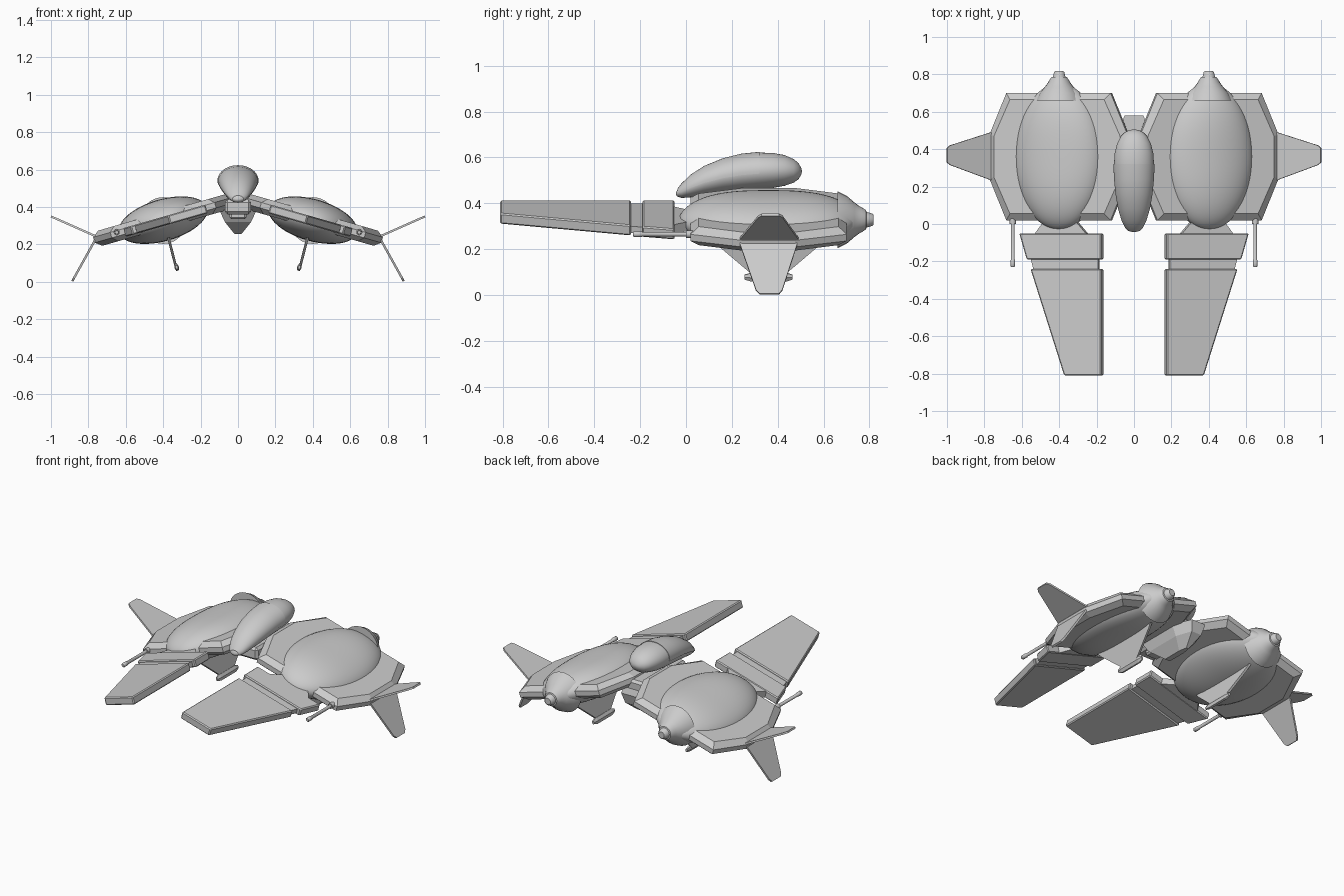
import bpy, bmesh, math
from mathutils import Matrix, Vector

if "Cube" in bpy.data.objects:
    bpy.data.objects.remove(bpy.data.objects["Cube"])

TILT = math.radians(16)
# tilted frame of the right-hand hull: local x runs outward and down, y is world y
HULL = Matrix.Translation((0.4, 0, 0.33)) @ Matrix.Rotation(TILT, 4, 'Y')
I = Matrix.Identity(4)


def loft(name, rings, M=I, mirror=True, smooth=0, bevel=0):
    """Skin a list of equal-length point rings, cap both ends, mirror across x."""
    bm = bmesh.new()
    vs = [[bm.verts.new(M @ Vector(p)) for p in r] for r in rings]
    n = len(rings[0])
    for a, b in zip(vs, vs[1:]):
        for i in range(n):
            j = (i + 1) % n
            bm.faces.new((a[i], a[j], b[j], b[i]))
    bm.faces.new(vs[0])
    bm.faces.new(vs[-1])
    bmesh.ops.recalc_face_normals(bm, faces=bm.faces)
    me = bpy.data.meshes.new(name)
    bm.to_mesh(me)
    bm.free()
    if smooth:
        for p in me.polygons:
            p.use_smooth = True
        me.set_sharp_from_angle(angle=math.radians(smooth))
    ob = bpy.data.objects.new(name, me)
    bpy.context.collection.objects.link(ob)
    if bevel:
        b = ob.modifiers.new("Bevel", 'BEVEL')
        b.width, b.segments = bevel, 1
    if mirror:
        m = ob.modifiers.new("Mirror", 'MIRROR')
        m.use_mirror_merge = False
    return ob


def plate(name, outline, w0, w1, M=I, **kw):
    return loft(name, [[(x, y, w) for x, y in outline] for w in (w0, w1)], M, **kw)


def ellipse(y, rx, rz, zc=0, xc=0, n=40):
    return [(xc + rx * math.cos(2 * math.pi * i / n), y,
             zc + rz * math.sin(2 * math.pi * i / n)) for i in range(n)]


def lathe(name, profile, x, z, n=24, **kw):
    return loft(name, [ellipse(y, r, r, z, x, n) for y, r in profile], **kw)


def box(name, x, y, z, M=I, **kw):
    return plate(name, [(x[0], y[0]), (x[1], y[0]), (x[1], y[1]), (x[0], y[1])], *z, M, **kw)


def blade(name, root, tip, outline, t):
    """Thin fin; outline is (fraction of span, y), root and tip are (x, z)."""
    d = Vector((tip[0] - root[0], 0, tip[1] - root[1]))
    span = d.length
    d.normalize()
    y = Vector((0, 1, 0))
    M = Matrix((d, y, d.cross(y))).transposed().to_4x4()
    M.translation = (root[0], 0, root[1])
    return plate(name, [(s * span, v) for s, v in outline], -t / 2, t / 2, M)


# octagonal armour hulls with chamfered rims
def octagon(inset, w):
    a, b, c, d = 0.385 - inset, 0.29 - inset * 0.8, 0.34 - inset, 0.115 - inset * 0.1
    q = [(a, -d), (a, d), (b, c), (-b, c), (-a, d), (-a, -d), (-b, -c), (b, -c)]
    return [(x, 0.36 + y, w) for x, y in q]


loft("hull_plate", [octagon(0.035, -0.042), octagon(0, -0.015), octagon(0, 0.015),
                    octagon(0.035, 0.042)], HULL)

# rounded engine bodies swelling above and below the hulls
rings = []
for i in range(1, 32):
    t = -math.cos(math.pi * i / 32)
    rings.append(ellipse(0.36 + 0.39 * t, 0.245 * math.sqrt(1 - t * t),
                         0.112 * (1 - abs(t) ** 3.2) ** 0.6, n=48))
loft("engine_body", rings, HULL, smooth=40)

# stepped tail nozzles
lathe("engine_nozzle", [(0.66, 0.125), (0.70, 0.105), (0.735, 0.075), (0.755, 0.06),
                        (0.765, 0.055), (0.785, 0.042), (0.787, 0.034), (0.812, 0.027),
                        (0.818, 0.02)], 0.4, 0.328, smooth=35)

# forward prongs: root block, narrow groove neck, long tapered blade
def prong_pt(x, y):
    return ((x - 0.4) / math.cos(TILT), y)


def prong(name, pts, w0, w1, **kw):
    plate(name, [prong_pt(*p) for p in pts], w0, w1, HULL, **kw)


prong("prong_root", [(0.17, -0.05), (0.61, -0.05), (0.57, -0.19), (0.17, -0.19)],
      -0.03, 0.018, bevel=0.006)
prong("prong_neck", [(0.19, -0.185), (0.55, -0.185), (0.535, -0.245), (0.19, -0.245)],
      -0.022, 0.009)
prong("prong_blade", [(0.17, -0.24), (0.55, -0.24), (0.37, -0.81), (0.17, -0.81)],
      -0.03, 0.018, bevel=0.006)
prong("prong_mount", [(0.25, -0.055), (0.53, -0.055), (0.46, 0.04), (0.33, 0.04)],
      -0.028, 0.014)

# paired side fins, one rising and one falling
blade("upper_fin", (0.74, 0.235), (1.0, 0.350),
      [(0, 0.235), (0.1, 0.235), (0.93, 0.315), (1, 0.33), (1, 0.405), (0.94, 0.42),
       (0.1, 0.49), (0, 0.49)], 0.011)
blade("lower_fin", (0.752, 0.245), (0.886, 0.004),
      [(0, 0.235), (0.1, 0.235), (0.93, 0.305), (1, 0.322), (1, 0.405), (0.93, 0.42),
       (0.1, 0.485), (0, 0.485)], 0.012)

# belly fins with tip pods
blade("belly_fin", (0.378, 0.26), (0.333, 0.085),
      [(0, 0.10), (0.3, 0.15), (1, 0.295), (1, 0.425), (0.3, 0.57), (0, 0.62)], 0.014)
pod = [(0.255, 0.007), (0.285, 0.013), (0.435, 0.013), (0.465, 0.007)]
PODM = Matrix.Translation((0.328, 0, 0.078)) @ Matrix.Rotation(math.radians(14), 4, 'Y')
loft("belly_pod", [ellipse(y, r, r * 1.7, n=6) for y, r in pod], PODM)

# slim guns under the outer hull corners
lathe("gun_barrel", [(-0.23, 0.009), (-0.225, 0.013), (-0.195, 0.013), (-0.19, 0.010),
                     (0.04, 0.010)], 0.648, 0.265, n=12, smooth=40)
lathe("gun_socket", [(0.0, 0.017), (0.05, 0.017)], 0.648, 0.265, n=12, smooth=40)

# central bridge between the hulls and the faceted keel below it
box("bridge", (-0.07, 0.07), (0.09, 0.50), (0.36, 0.44), mirror=False, bevel=0.015)


def keel_ring(w, y0, y1, z):
    return [(-w, y0, z), (w, y0, z), (w, y0 + (y1 - y0) * .7, z), (w * .5, y1, z),
            (-w * .5, y1, z), (-w, y0 + (y1 - y0) * .7, z)]


loft("keel", [keel_ring(0.10, 0.18, 0.58, 0.385), keel_ring(0.07, 0.22, 0.56, 0.32),
              keel_ring(0.018, 0.30, 0.48, 0.255)], mirror=False)
box("keel_sensor", (-0.045, 0.045), (0.15, 0.25), (0.335, 0.375), mirror=False, bevel=0.01)

# teardrop cockpit: stations are y, centre z, half width, half height
stations = [(-0.044, 0.441, 0.006, 0.004), (-0.038, 0.444, 0.026, 0.015),
            (-0.02, 0.453, 0.045, 0.03), (0.02, 0.474, 0.064, 0.048),
            (0.08, 0.498, 0.082, 0.062), (0.16, 0.520, 0.096, 0.073),
            (0.24, 0.534, 0.104, 0.079), (0.32, 0.541, 0.107, 0.080),
            (0.38, 0.543, 0.103, 0.076), (0.43, 0.543, 0.090, 0.067),
            (0.47, 0.541, 0.070, 0.051), (0.49, 0.540, 0.050, 0.036),
            (0.502, 0.539, 0.024, 0.016), (0.505, 0.539, 0.006, 0.004)]
loft("cockpit", [ellipse(y, rx, rz, zc) for y, zc, rx, rz in stations],
     mirror=False, smooth=60)

# canopy shell: slightly raised upper half of the forward cockpit
canopy = [[(x, y, max(z, zc - 0.15 * rz)) for x, y, z in ellipse(y, rx + .003, rz + .003, zc)]
          for y, zc, rx, rz in stations[1:8]]
loft("canopy", canopy, mirror=False, smooth=35)
